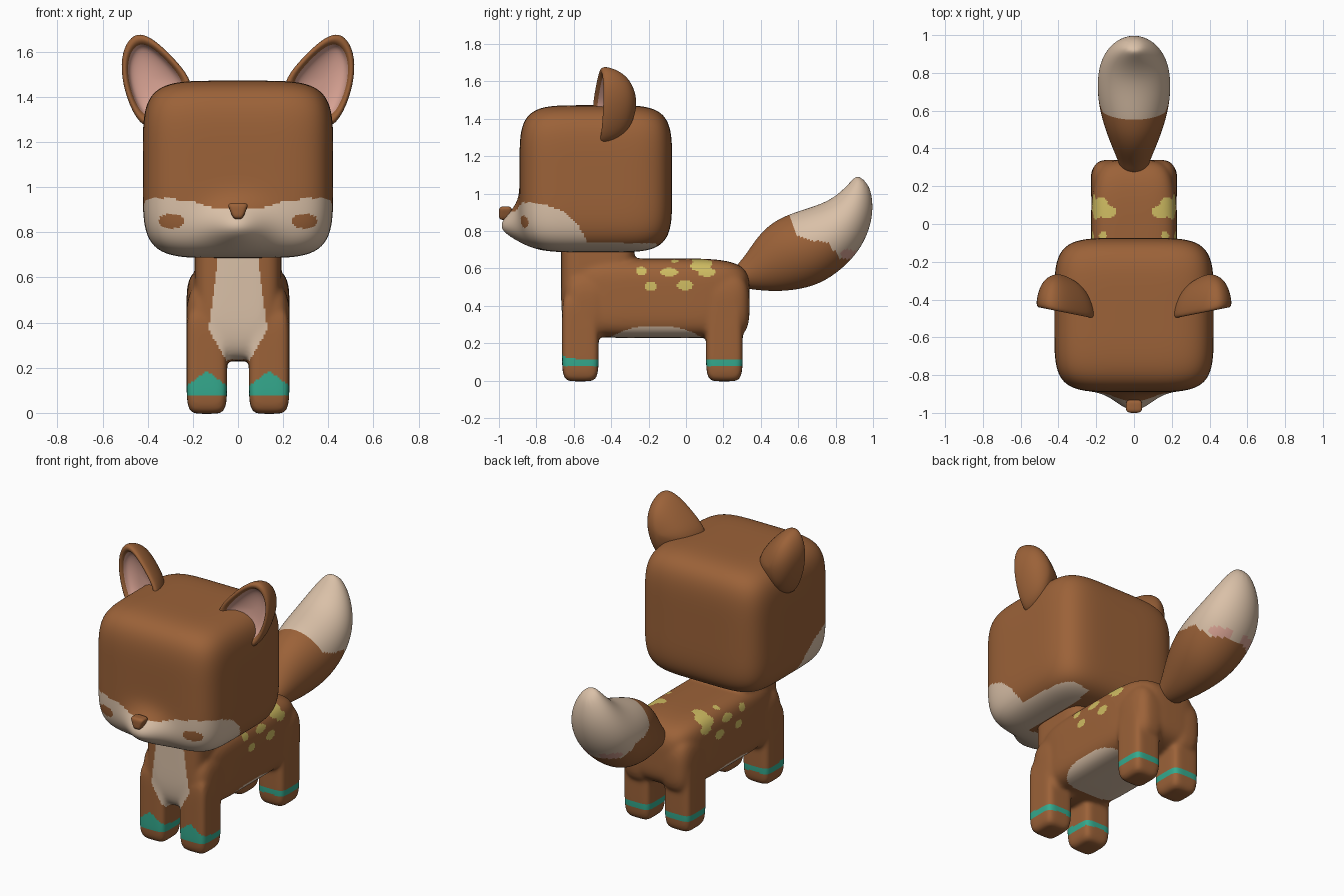
import bpy, bmesh, math
from mathutils import Matrix, Vector

if "Cube" in bpy.data.objects:
    bpy.data.objects.remove(bpy.data.objects["Cube"])


def material(name, rgb):
    m = bpy.data.materials.new(name)
    m.diffuse_color = (*rgb, 1)
    m.use_nodes = True
    m.node_tree.nodes["Principled BSDF"].inputs["Base Color"].default_value = m.diffuse_color
    return m


BROWN, CREAM, PINK, TEAL, YELLOW = range(5)
MATS = [material("brown fur", (0.33, 0.122, 0.040)),
        material("cream fur", (0.70, 0.53, 0.39)),
        material("ear pink", (0.68, 0.36, 0.29)),
        material("teal band", (0.035, 0.40, 0.27)),
        material("yellow spot", (0.62, 0.50, 0.12))]


def lerp_table(x, pts):
    """Piecewise linear curve through (x, value) points."""
    if x <= pts[0][0]:
        return pts[0][1]
    for (a, va), (b, vb) in zip(pts, pts[1:]):
        if x <= b:
            return va + (vb - va) * (x - a) / (b - a)
    return pts[-1][1]


def in_ellipse(u, v, cu, cv, ru, rv):
    return ((u - cu) / ru) ** 2 + ((v - cv) / rv) ** 2 < 1


def add_block(bm, center, half, n=5, cuts=20):
    """Rounded box: six grids pushed onto a superellipsoid."""
    part = bmesh.new()
    turns = [(90 * i, "X") for i in range(4)] + [(90, "Y"), (-90, "Y")]
    for angle, axis in turns:
        place = Matrix.Rotation(math.radians(angle), 4, axis) @ Matrix.Translation((0, 0, 1))
        bmesh.ops.create_grid(part, x_segments=cuts, y_segments=cuts, size=1, matrix=place)
    bmesh.ops.remove_doubles(part, verts=part.verts[:], dist=0.0005)
    for v in part.verts:
        r = sum(abs(c) ** n for c in v.co) ** (1 / n)
        v.co = Vector([center[i] + half[i] * v.co[i] / r for i in range(3)])
    bmesh.ops.recalc_face_normals(part, faces=part.faces[:])
    mesh = bpy.data.meshes.new("block")
    part.to_mesh(mesh)
    part.free()
    bm.from_mesh(mesh)
    bpy.data.meshes.remove(mesh)


def add_loft(bm, rings, ring_mats=None):
    """Skin a list of equal rings and cap both ends."""
    loops = [[bm.verts.new(p) for p in ring] for ring in rings]
    k = len(loops[0])
    for i, (a, b) in enumerate(zip(loops, loops[1:])):
        for j in range(k):
            f = bm.faces.new((a[j], a[(j + 1) % k], b[(j + 1) % k], b[j]))
            f.material_index = ring_mats[i] if ring_mats else 0
    bm.faces.new(loops[0])
    last = bm.faces.new(loops[-1])
    last.material_index = ring_mats[-1] if ring_mats else 0
    bmesh.ops.recalc_face_normals(bm, faces=bm.faces[:])


def make_object(name, bm):
    mesh = bpy.data.meshes.new(name)
    bm.to_mesh(mesh)
    bm.free()
    for m in MATS:
        mesh.materials.append(m)
    obj = bpy.data.objects.new(name, mesh)
    bpy.context.collection.objects.link(obj)
    return obj


def finish(obj, rule=None):
    """Bake modifiers, smooth the shading and colour faces by a rule."""
    dg = bpy.context.evaluated_depsgraph_get()
    mesh = bpy.data.meshes.new_from_object(obj.evaluated_get(dg))
    obj.modifiers.clear()
    obj.data = mesh
    if len(mesh.materials) == 0:
        for m in MATS:
            mesh.materials.append(m)
    for p in mesh.polygons:
        p.use_smooth = True
        if rule:
            p.material_index = rule(p.center, p.normal)


# Body: torso, neck and legs fused into one smooth skin
bm = bmesh.new()
add_block(bm, (0, -0.15, 0.44), (0.228, 0.49, 0.213), 4.5)
add_block(bm, (0, -0.472, 0.60), (0.192, 0.196, 0.37), 5)
for s in (1, -1):
    add_block(bm, (s * 0.138, -0.565, 0.23), (0.09, 0.098, 0.234), 6)
    add_block(bm, (s * 0.138, 0.205, 0.23), (0.09, 0.098, 0.234), 6)
    add_block(bm, (s * 0.128, -0.53, 0.40), (0.10, 0.125, 0.18), 3)
    add_block(bm, (s * 0.128, 0.205, 0.40), (0.10, 0.135, 0.18), 3)
body = make_object("body", bm)
rm = body.modifiers.new("fuse", "REMESH")
rm.mode = "VOXEL"
rm.voxel_size = 0.009
sm = body.modifiers.new("soften", "SMOOTH")
sm.factor = 0.5
sm.iterations = 20

SPOTS = [(-0.24, 0.585, 0.03, 0.024), (-0.19, 0.505, 0.033, 0.024),
         (-0.09, 0.58, 0.047, 0.023), (-0.005, 0.51, 0.042, 0.027),
         (0.11, 0.58, 0.047, 0.024), (0.06, 0.612, 0.034, 0.025)]
BIB = [(0.20, 0.03), (0.23, 0.05), (0.37, 0.13), (0.68, 0.09)]


def body_colour(c, n):
    ax = abs(c.x)
    # ankle bands, peaked at the front of the front legs
    peak = 0.0
    if c.y < -0.52:
        peak = 0.075 * min(1, (-0.52 - c.y) / 0.11) * max(0, 1 - abs(ax - 0.138) / 0.10)
    if 0.08 < c.z < 0.112 + peak:
        return TEAL
    # chest bib and belly
    if c.y < -0.55 and n.y < -0.3 and c.z > 0.2 and ax < lerp_table(c.z, BIB):
        return CREAM
    if 0.18 < c.z < 0.31 and ((c.y + 0.16) / 0.25) ** 4 + (ax / 0.215) ** 4 < 1:
        return CREAM
    # flank and back spots
    if c.z > 0.45:
        if ax > 0.13 and any(in_ellipse(c.y, c.z, *s) for s in SPOTS):
            return YELLOW
        if in_ellipse(ax, c.y, 0.145, 0.065, 0.055, 0.032) or in_ellipse(ax, c.y, 0.175, 0.10, 0.04, 0.04) \
                or in_ellipse(ax, c.y, 0.165, -0.06, 0.02, 0.02):
            return YELLOW
    return BROWN


finish(body, body_colour)

# Head: rounded box with a muzzle pulled forward
bm = bmesh.new()
add_block(bm, (0, -0.482, 1.079), (0.422, 0.408, 0.393), 5, 72)
for v in bm.verts:
    front = min(1, max(0, (-0.55 - v.co.y) / 0.27))
    front = front * front * (3 - 2 * front)
    spread = 0.10 if v.co.z > 0.82 else 0.09
    v.co.y -= 0.105 * front * math.exp(-(v.co.x / 0.13) ** 2 - ((v.co.z - 0.82) / spread) ** 2)
head = make_object("head", bm)
MASK_FRONT = [(0, 0.90), (0.09, 0.90), (0.2, 0.935), (0.3, 0.95), (0.42, 0.955)]
MASK_SIDE = [(-0.85, 0.96), (-0.75, 0.94), (-0.65, 0.90), (-0.58, 0.835), (-0.54, 0.765),
             (-0.53, 0.735), (-0.16, 0.735), (-0.14, 0.6)]


def head_colour(c, n):
    ax = abs(c.x)
    if c.y < -0.7 and in_ellipse(ax, c.z, 0.297, 0.85, 0.055, 0.034):
        return BROWN  # cheek spot
    if ax < 0.2 and c.y > -0.68:
        return BROWN  # underside
    return CREAM if c.z < min(lerp_table(ax, MASK_FRONT), lerp_table(c.y, MASK_SIDE)) else BROWN


finish(head, head_colour)

# Nose: small block, wider at the top
bm = bmesh.new()
add_block(bm, (0, -0.965, 0.895), (0.044, 0.035, 0.036), 4, 10)
for v in bm.verts:
    v.co.x *= 0.8 + (v.co.z - 0.895) * 9
finish(make_object("nose", bm))

# Ears: domed back, rolled rim and recessed pink inside
OUTLINE = [(0.42, 1.25), (0.485, 1.36), (0.52, 1.49), (0.517, 1.60), (0.475, 1.675), (0.42, 1.685),
           (0.35, 1.64), (0.27, 1.56), (0.19, 1.46), (0.22, 1.36), (0.32, 1.27)]
SHELL = [(0.10, 0.18), (0.40, 0.165), (0.70, 0.13), (0.90, 0.075), (1.0, 0.015), (0.98, -0.015),
         (0.86, -0.02), (0.76, 0.0), (0.71, 0.03), (0.40, 0.05), (0.08, 0.055)]
SHELL_MATS = [BROWN] * 7 + [PINK] * 3
for side, s in (("right", 1), ("left", -1)):
    rings = []
    for k, depth in SHELL:
        pts = [(0.39 + (x - 0.39) * k, 1.48 + (z - 1.48) * k) for x, z in OUTLINE]
        rings.append([(s * x, -0.475 + 0.2 * (x - 0.25) + depth, z) for x, z in pts])
    bm = bmesh.new()
    add_loft(bm, rings, SHELL_MATS)
    ear = make_object(side + "_ear", bm)
    ear.modifiers.new("round", "SUBSURF").levels = 2
    finish(ear)

# Tail: elliptical rings between top and bottom outline points (y, z), with half width
TAIL = [(0.25, 0.60, 0.28, 0.50, 0.06), (0.31, 0.655, 0.36, 0.485, 0.085),
        (0.38, 0.77, 0.48, 0.475, 0.125), (0.47, 0.855, 0.60, 0.485, 0.165),
        (0.58, 0.90, 0.715, 0.515, 0.192), (0.68, 0.93, 0.83, 0.59, 0.198),
        (0.77, 0.965, 0.93, 0.695, 0.182), (0.84, 1.02, 0.987, 0.82, 0.142),
        (0.89, 1.075, 1.003, 0.94, 0.09), (0.92, 1.10, 0.98, 1.05, 0.035)]
rings = []
for ty, tz, by, bz, w in TAIL:
    ring = []
    for i in range(12):
        a = 2 * math.pi * i / 12
        t = 0.5 - 0.52 * math.cos(a)
        ring.append((1.03 * w * math.sin(a), ty + (by - ty) * t, tz + (bz - tz) * t))
    rings.append(ring)
bm = bmesh.new()
add_loft(bm, rings)
tail = make_object("tail", bm)
tail.modifiers.new("round", "SUBSURF").levels = 3
TIP = [(0.53, 1.0), (0.55, 0.89), (0.60, 0.77), (0.68, 0.75), (0.76, 0.735), (0.82, 0.655), (0.9, 0.65)]


def tail_colour(c, n):
    if in_ellipse(c.y, c.z, 0.865, 0.675, 0.045, 0.025) and abs(c.x) > 0.04:
        return PINK
    return CREAM if c.z > lerp_table(c.y, TIP) else BROWN


finish(tail, tail_colour)
